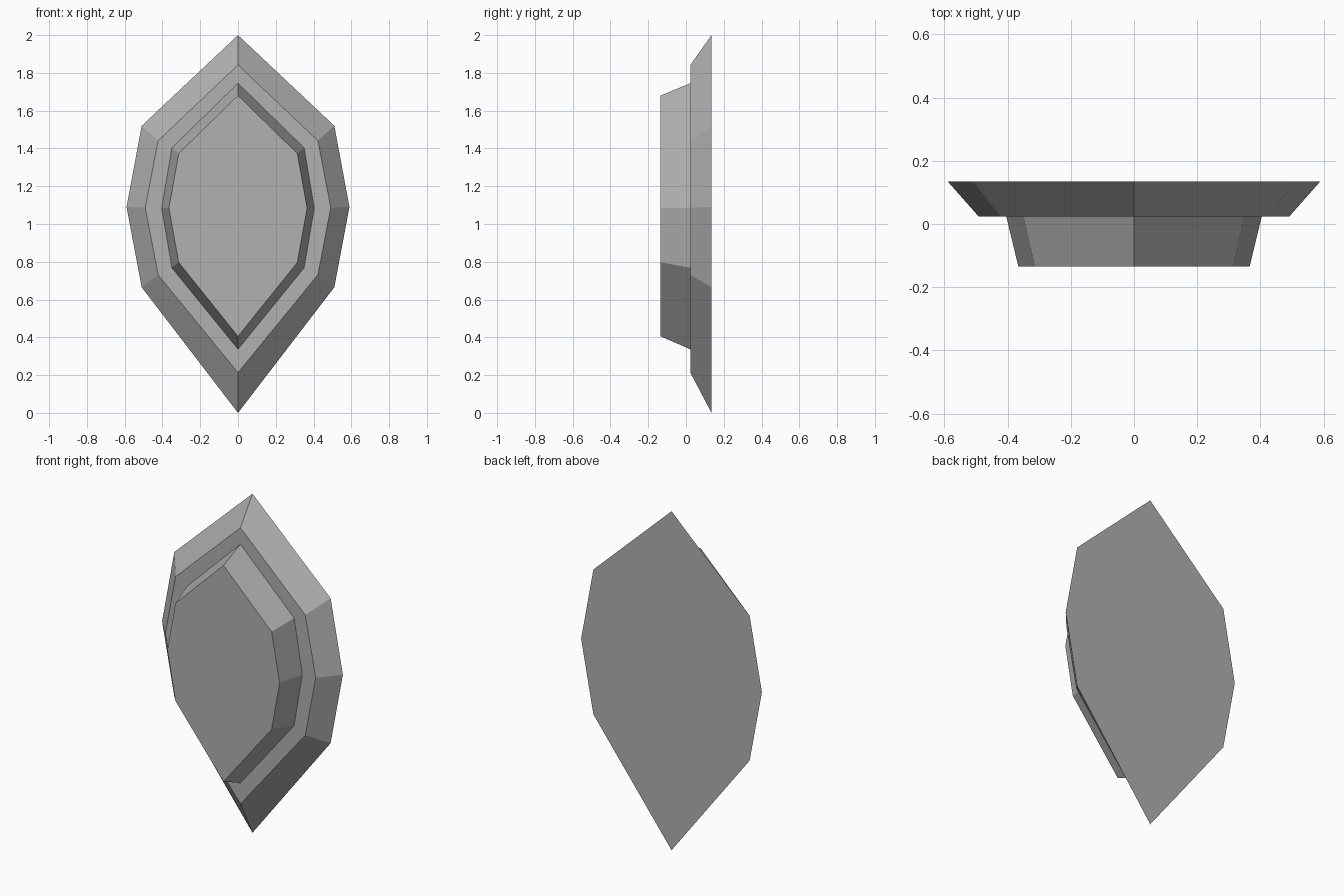
import bpy, bmesh

if "Cube" in bpy.data.objects:
    bpy.data.objects.remove(bpy.data.objects["Cube"])

# Each ring: depth y, top z, bottom z, then right-hand side points (x, z) from top to bottom
RINGS = [
    (0.135, 2.0, 0.0, [(0.51, 1.52), (0.59, 1.09), (0.51, 0.665)]),        # back outline
    (0.023, 1.842, 0.213, [(0.423, 1.441), (0.491, 1.087), (0.423, 0.731)]),  # bevelled rim
    (0.023, 1.745, 0.337, [(0.35, 1.403), (0.404, 1.084), (0.35, 0.768)]),   # foot of raised centre
    (-0.135, 1.68, 0.405, [(0.314, 1.373), (0.366, 1.084), (0.314, 0.797)]),  # front facet
]


def ring_points(y, top, bottom, side):
    """Mirror the side points into a closed eight-sided outline."""
    right = [(x, y, z) for x, z in side]
    left = [(-x, y, z) for x, z in reversed(side)]
    return [(0, y, top)] + right + [(0, y, bottom)] + left


bm = bmesh.new()
rings = [[bm.verts.new(p) for p in ring_points(*r)] for r in RINGS]

# Flat back and front
bm.faces.new(rings[0])
bm.faces.new(rings[-1])

# Sloped bands and flat ledge between neighbouring rings
for a, b in zip(rings, rings[1:]):
    for i in range(8):
        j = (i + 1) % 8
        bm.faces.new((a[i], a[j], b[j], b[i]))

bmesh.ops.recalc_face_normals(bm, faces=bm.faces)
mesh = bpy.data.meshes.new("faceted_gem")
bm.to_mesh(mesh)
bm.free()

# Dark grey surface
grey = bpy.data.materials.new("dark_grey")
grey.diffuse_color = (0.44, 0.44, 0.44, 1)
grey.use_nodes = True
grey.node_tree.nodes["Principled BSDF"].inputs["Base Color"].default_value = grey.diffuse_color
mesh.materials.append(grey)

bpy.context.collection.objects.link(bpy.data.objects.new("faceted_gem", mesh))
